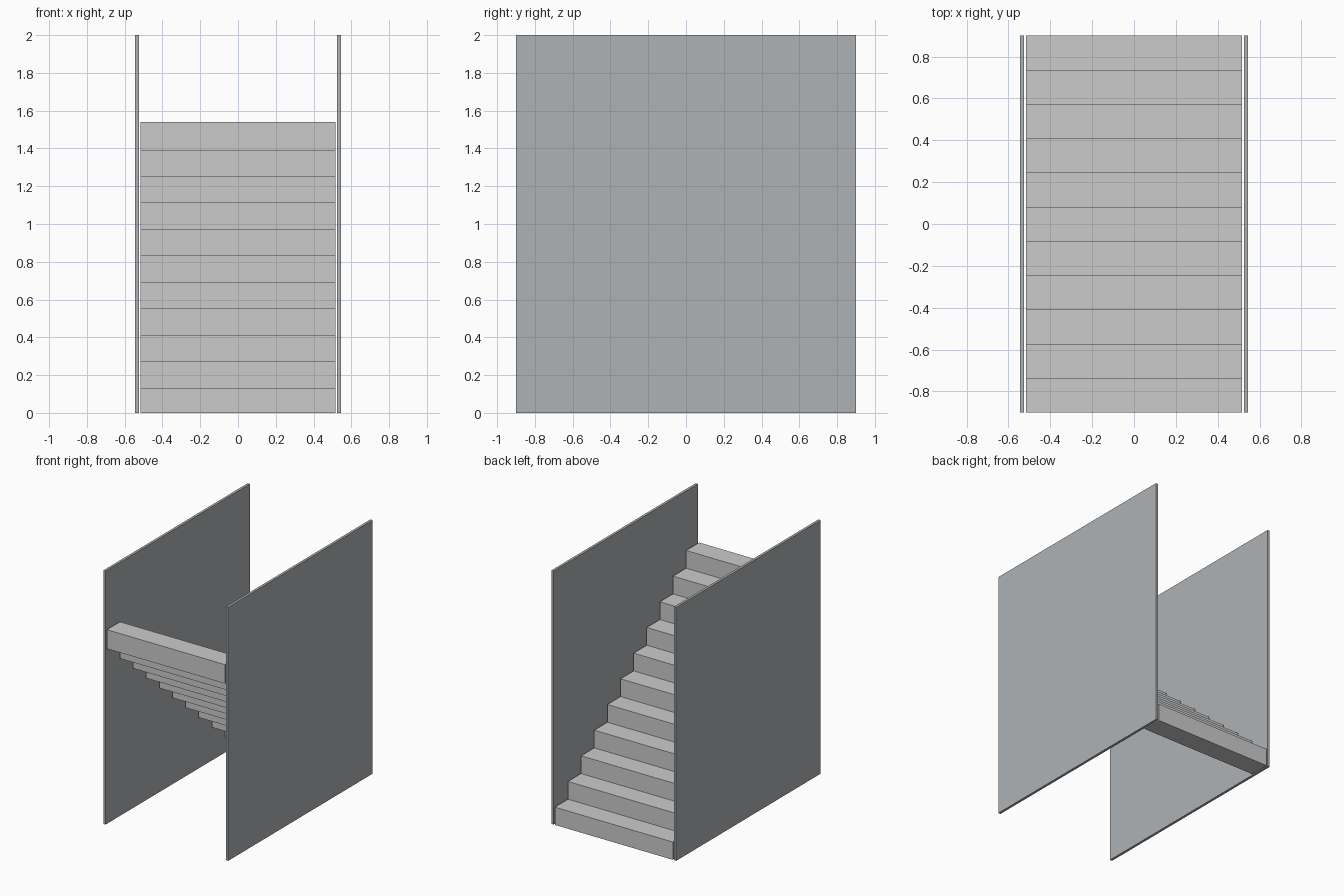
import bpy

if "Cube" in bpy.data.objects:
    bpy.data.objects.remove(bpy.data.objects["Cube"])

STEPS = 11
RISE = 0.14
DEPTH = 1.8
GOING = DEPTH / STEPS


def box(name, lo, hi, material=None):
    center = [(a + b) / 2 for a, b in zip(lo, hi)]
    bpy.ops.mesh.primitive_cube_add(size=1, location=center)
    ob = bpy.context.object
    ob.name = name
    ob.scale = [b - a for a, b in zip(lo, hi)]
    bpy.ops.object.transform_apply(location=False, rotation=False, scale=True)
    if material:
        ob.data.materials.append(material)
    return ob


panel_grey = bpy.data.materials.new("panel_grey")
panel_grey.diffuse_color = (0.43, 0.45, 0.46, 1)
panel_grey.use_nodes = True
panel_grey.node_tree.nodes["Principled BSDF"].inputs["Base Color"].default_value = panel_grey.diffuse_color

# Steps climb from the back (+y) to the front (-y), each slightly overlapping the one below
for i in range(STEPS):
    back = DEPTH / 2 - i * GOING
    bottom = max(0, i * RISE - 0.01)
    box(f"step_{i + 1}", (-0.515, back - GOING, bottom), (0.515, back, (i + 1) * RISE))

# Thin side walls, separated from the steps by a small gap
for side, x in (("left", -0.535), ("right", 0.535)):
    box(f"{side}_wall", (x - 0.01, -DEPTH / 2, 0), (x + 0.01, DEPTH / 2, 2), panel_grey)
